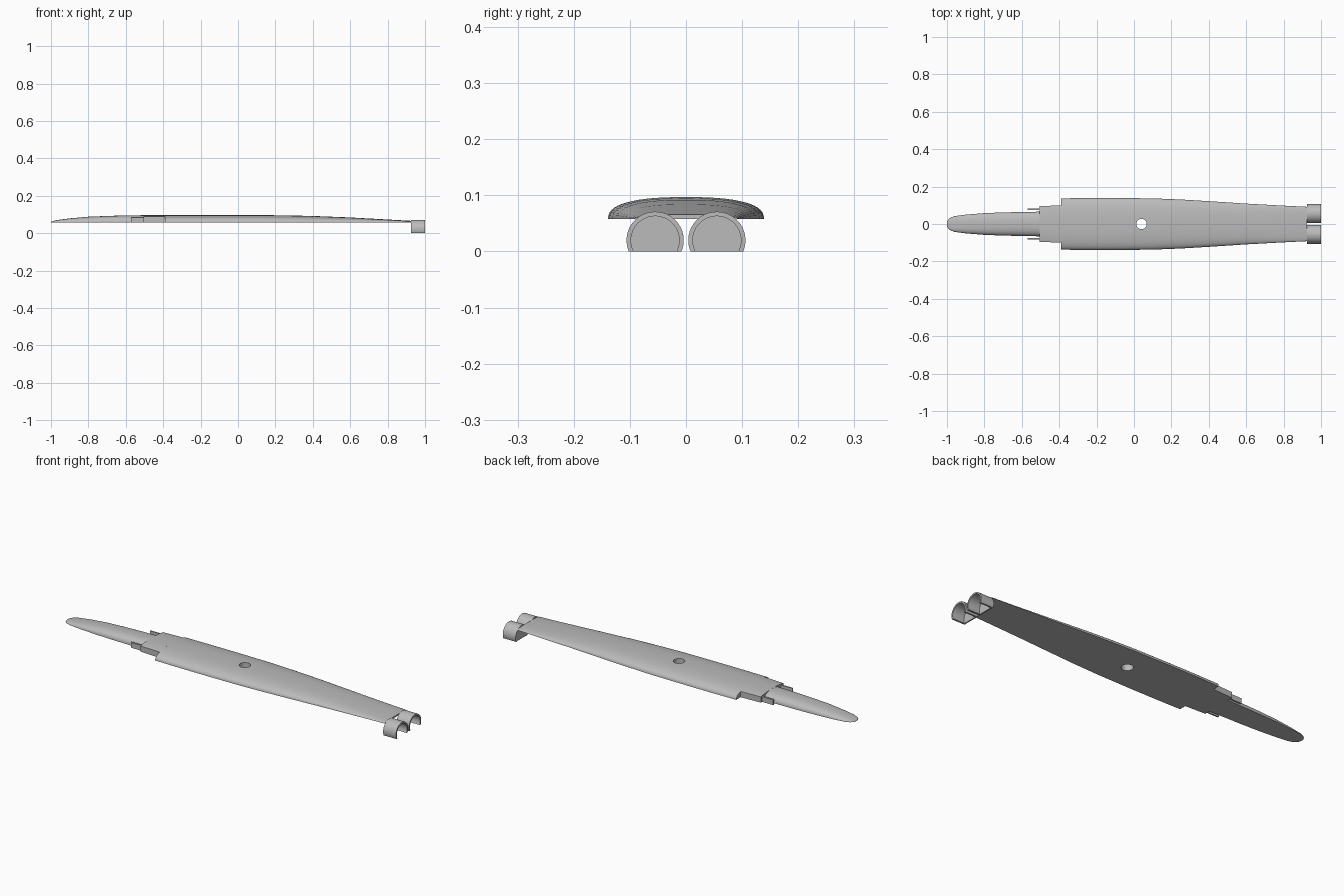
import bpy, bmesh, math

if "Cube" in bpy.data.objects:
    bpy.data.objects.remove(bpy.data.objects["Cube"])

BASE = 0.058      # height of the flat underside
POWER = 2.5       # roundness of the domed section

grey = bpy.data.materials.new("plain_grey")
grey.use_nodes = True
COLOR = (0.5, 0.5, 0.5, 1)
grey.diffuse_color = COLOR
grey.node_tree.nodes["Principled BSDF"].inputs["Base Color"].default_value = COLOR


def loft(name, rings, angle=35):
    """Skin a list of equal-length closed rings and cap both ends."""
    bm = bmesh.new()
    loops = [[bm.verts.new(p) for p in ring] for ring in rings]
    for a, b in zip(loops, loops[1:]):
        for i in range(len(a)):
            j = (i + 1) % len(a)
            bm.faces.new((a[i], a[j], b[j], b[i]))
    bm.faces.new(loops[0])
    bm.faces.new(loops[-1])
    bmesh.ops.remove_doubles(bm, verts=bm.verts, dist=0.0001)
    bmesh.ops.recalc_face_normals(bm, faces=bm.faces)
    mesh = bpy.data.meshes.new(name)
    bm.to_mesh(mesh)
    bm.free()
    mesh.materials.append(grey)
    obj = bpy.data.objects.new(name, mesh)
    bpy.context.collection.objects.link(obj)
    bpy.ops.object.select_all(action="DESELECT")
    obj.select_set(True)
    bpy.context.view_layer.objects.active = obj
    bpy.ops.object.shade_smooth_by_angle(angle=math.radians(angle))
    return obj


def dome(x, width, height, clip=None, steps=28):
    """Flat-bottomed domed section, optionally trimmed to upright sides."""
    side = min(clip or width, width)
    start = math.acos((side / width) ** (POWER / 2))
    ring = [(x, side, BASE)]
    for i in range(steps + 1):
        t = start + (math.pi - 2 * start) * i / steps
        c, s = math.cos(t), max(math.sin(t), 0)
        y = math.copysign(abs(c) ** (2 / POWER), c) * width
        ring.append((x, y, BASE + height * s ** (2 / POWER)))
    ring.append((x, -side, BASE))
    return ring


def extrude(name, profile, x0, x1):
    return loft(name, [[(x, y, z) for y, z in profile] for x in (x0, x1)])


# Main body: wide, tapering towards the clip end
body_stations = [(-0.39, 0.137, 0.039), (-0.25, 0.139, 0.039), (-0.1, 0.139, 0.039),
                 (0.1, 0.137, 0.039), (0.25, 0.131, 0.037), (0.4, 0.122, 0.034),
                 (0.6, 0.109, 0.026), (0.8, 0.098, 0.015), (0.925, 0.092, 0.008)]
body = loft("main_body", [dome(*s) for s in body_stations])

# Round hole through the body
bpy.ops.mesh.primitive_cylinder_add(vertices=32, radius=0.028, depth=0.3, location=(0.04, 0, BASE))
cutter = bpy.context.object
cutter.name = "hole_cutter"
cutter.hide_render = True
cutter.data.materials.append(grey)
hole = body.modifiers.new("hole", "BOOLEAN")
hole.operation = "DIFFERENCE"
hole.solver = "EXACT"
hole.object = cutter
bpy.context.view_layer.objects.active = body
bpy.ops.object.modifier_apply(modifier="hole")
bpy.data.objects.remove(cutter)

# Stepped shoulder with upright sides
loft("shoulder", [dome(-0.505, 0.134, 0.038, 0.095), dome(-0.39, 0.137, 0.039, 0.1)])

# Slender rounded nose
nose_stations = [(-1, 0.008, 0.003), (-0.995, 0.022, 0.005), (-0.985, 0.032, 0.008),
                 (-0.96, 0.042, 0.013), (-0.9, 0.050, 0.021), (-0.8, 0.058, 0.030),
                 (-0.7, 0.062, 0.034), (-0.6, 0.064, 0.037), (-0.5, 0.066, 0.038)]
loft("nose", [dome(*s) for s in nose_stations])

for side, label in ((1, "back"), (-1, "front")):
    # Thin prong beside the nose
    y0, y1 = side * 0.076, side * 0.084
    extrude(label + "_prong", [(y0, BASE), (y1, BASE), (y1, 0.085), (y0, 0.086)], -0.57, -0.5)

    # Open-bottomed round clip, closed by a wall on its inner end
    def arc(radius, steps=32):
        low = -math.asin(0.02 / radius)
        angles = [low + (math.pi - 2 * low) * i / steps for i in range(steps + 1)]
        return [(side * 0.055 + radius * math.cos(a), 0.02 + radius * math.sin(a)) for a in angles]

    extrude(label + "_clip", arc(0.051) + arc(0.043)[::-1], 0.925, 1)
    extrude(label + "_clip_wall", arc(0.045), 0.926, 0.933)
